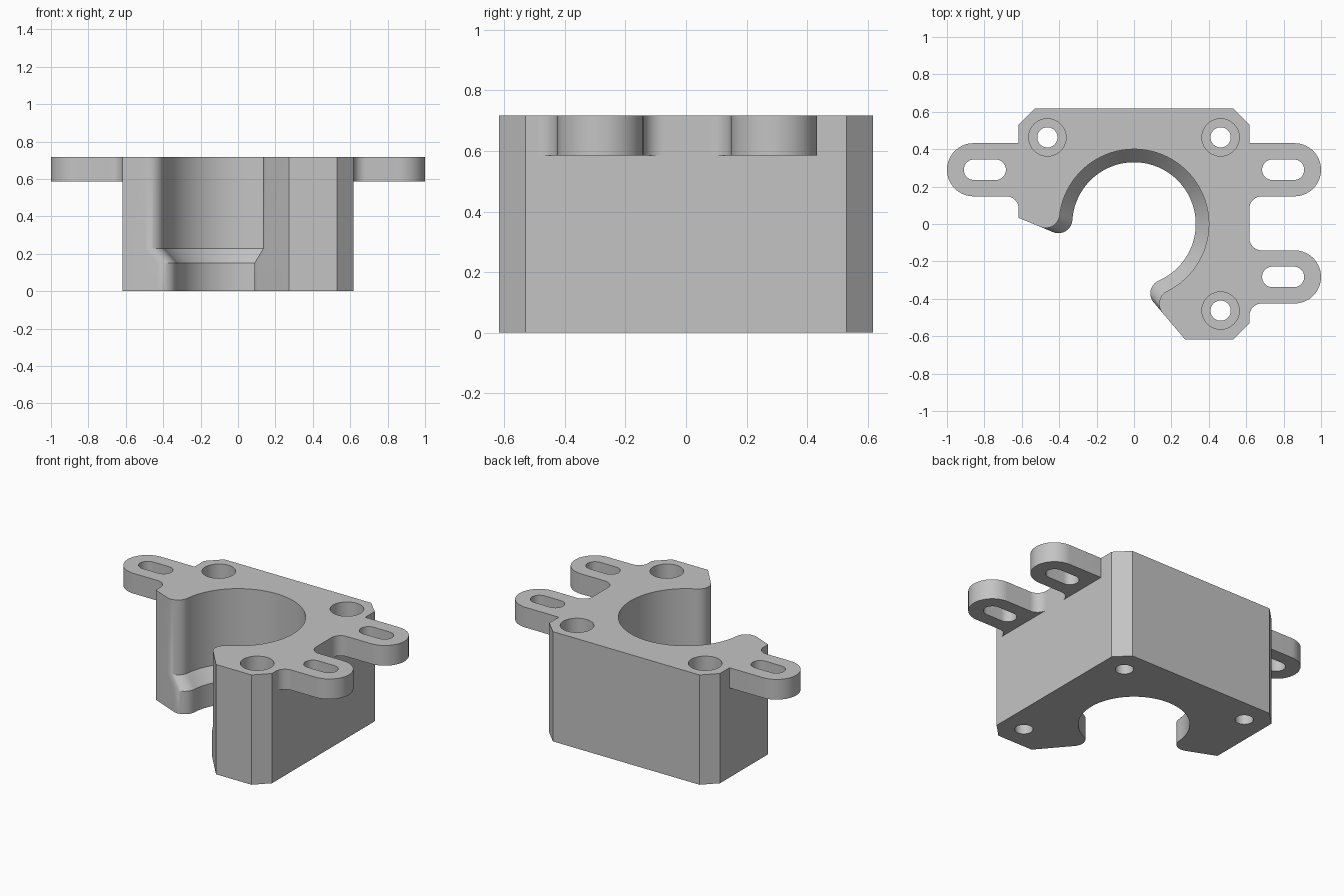
import bpy, bmesh, math
from math import cos, sin, pi, radians
from mathutils import Vector

cube = bpy.data.objects.get("Cube")
if cube:
    bpy.data.objects.remove(cube, do_unlink=True)

HEIGHT = 0.717     # full block height
EAR_Z = 0.585      # underside of the mounting ears
HALF = 0.617       # half width of the block
CHAMFER = 0.53     # where the corner chamfers start
TIP = 0.075        # rounding radius of the two jaw tips

grey = bpy.data.materials.new("grey plastic")
grey.use_nodes = True
grey.diffuse_color = (0.55, 0.55, 0.55, 1)
grey.node_tree.nodes["Principled BSDF"].inputs["Base Color"].default_value = grey.diffuse_color


def polar(r, a):
    return Vector((r * cos(a), r * sin(a)))


def arc(c, r, a0, a1, n):
    return [Vector(c) + polar(r, a0 + (a1 - a0) * i / n) for i in range(n + 1)]


def loft(name, layers):
    """Solid through stacked outlines; layers is a list of (outline, z)."""
    bm = bmesh.new()
    rings = [[bm.verts.new((p.x, p.y, z)) for p in pts] for pts, z in layers]
    n = len(rings[0])
    for low, high in zip(rings, rings[1:]):
        for i in range(n):
            j = (i + 1) % n
            bm.faces.new((low[i], low[j], high[j], high[i]))
    bm.faces.new(rings[0][::-1])
    bm.faces.new(rings[-1])
    bmesh.ops.recalc_face_normals(bm, faces=bm.faces)
    mesh = bpy.data.meshes.new(name)
    bm.to_mesh(mesh)
    bm.free()
    mesh.materials.append(grey)
    obj = bpy.data.objects.new(name, mesh)
    bpy.context.collection.objects.link(obj)
    return obj


def combine(target, other, operation):
    mod = target.modifiers.new(other.name, 'BOOLEAN')
    mod.operation = operation
    mod.solver = 'EXACT'
    mod.object = other
    bpy.context.view_layer.objects.active = target
    bpy.ops.object.modifier_apply(modifier=mod.name)
    bpy.data.objects.remove(other, do_unlink=True)


def tip_centre(corner, heading, normal, bore):
    """Centre of the round that touches a jaw's end wall and the bore."""
    base = corner - polar(TIP, normal)
    d = polar(1, heading)
    b = base.dot(d)
    s = -b - math.sqrt(b * b - base.length_squared + (bore + TIP) ** 2)
    return base + d * s


def block_outline(bore):
    h, c = HALF, CHAMFER
    left, right = Vector((-h, 0.033)), Vector((0.273, -h))
    left_head, right_head = radians(-22.5), radians(130.3)
    left_n, right_n = left_head - pi / 2, right_head + pi / 2
    lc = tip_centre(left, left_head, left_n, bore)
    rc = tip_centre(right, right_head, right_n, bore)
    la, ra = math.atan2(lc.y, lc.x), math.atan2(rc.y, rc.x)
    pts = [right] + [Vector(p) for p in
                     ((c, -h), (h, -c), (h, c), (c, h), (-c, h), (-h, c))] + [left]
    pts += arc(lc, TIP, left_n, la - pi, 14)
    pts += arc((0, 0), bore, la, ra, 80)[1:-1]
    pts += arc(rc, TIP, ra + pi, right_n, 14)
    return pts


# Block with stepped open bore
wide, narrow = block_outline(0.40), block_outline(0.33)
bracket = loft("motor_bracket", [(narrow, 0), (narrow, 0.15), (wide, 0.228), (wide, HEIGHT)])


# Mounting ears: side, centre height, fillet above, fillet below
def add_ear(side, y, fillet_top, fillet_bottom):
    r, f, inner = 0.142, 0.066, 0.575
    pts = arc((1 - r, y), r, -pi / 2, pi / 2, 32)
    if fillet_top:
        pts += arc((HALF + f, y + r + f), f, -pi / 2, -pi, 12)
        pts.append(Vector((inner, y + r + f)))
    else:
        pts.append(Vector((inner, y + r)))
    if fillet_bottom:
        pts.append(Vector((inner, y - r - f)))
        pts += arc((HALF + f, y - r - f), f, pi, pi / 2, 12)
    else:
        pts.append(Vector((inner, y - r)))
    slot = arc((0.855, y), 0.055, -pi / 2, pi / 2, 20)
    slot += arc((0.74, y), 0.055, pi / 2, 3 * pi / 2, 20)
    pts, slot = ([Vector((side * p.x, p.y)) for p in loop] for loop in (pts, slot))
    ear = loft("ear", [(pts, EAR_Z), (pts, HEIGHT)])
    combine(ear, loft("slot", [(slot, 0.5), (slot, 0.8)]), 'DIFFERENCE')
    combine(bracket, ear, 'UNION')


add_ear(1, 0.29, False, True)
add_ear(1, -0.283, True, True)
add_ear(-1, 0.29, False, True)

# Counterbored screw holes
for x, y in ((-0.463, 0.463), (0.463, 0.463), (0.463, -0.463)):
    shaft = arc((x, y), 0.054, 0, 2 * pi, 40)[:-1]
    head = arc((x, y), 0.1, 0, 2 * pi, 40)[:-1]
    cutter = loft("screw_hole", [(shaft, -0.1), (shaft, 0.15), (head, 0.15), (head, 0.8)])
    combine(bracket, cutter, 'DIFFERENCE')

bpy.ops.object.select_all(action='DESELECT')
bracket.select_set(True)
bpy.context.view_layer.objects.active = bracket
bpy.ops.object.shade_smooth_by_angle(angle=radians(25))
